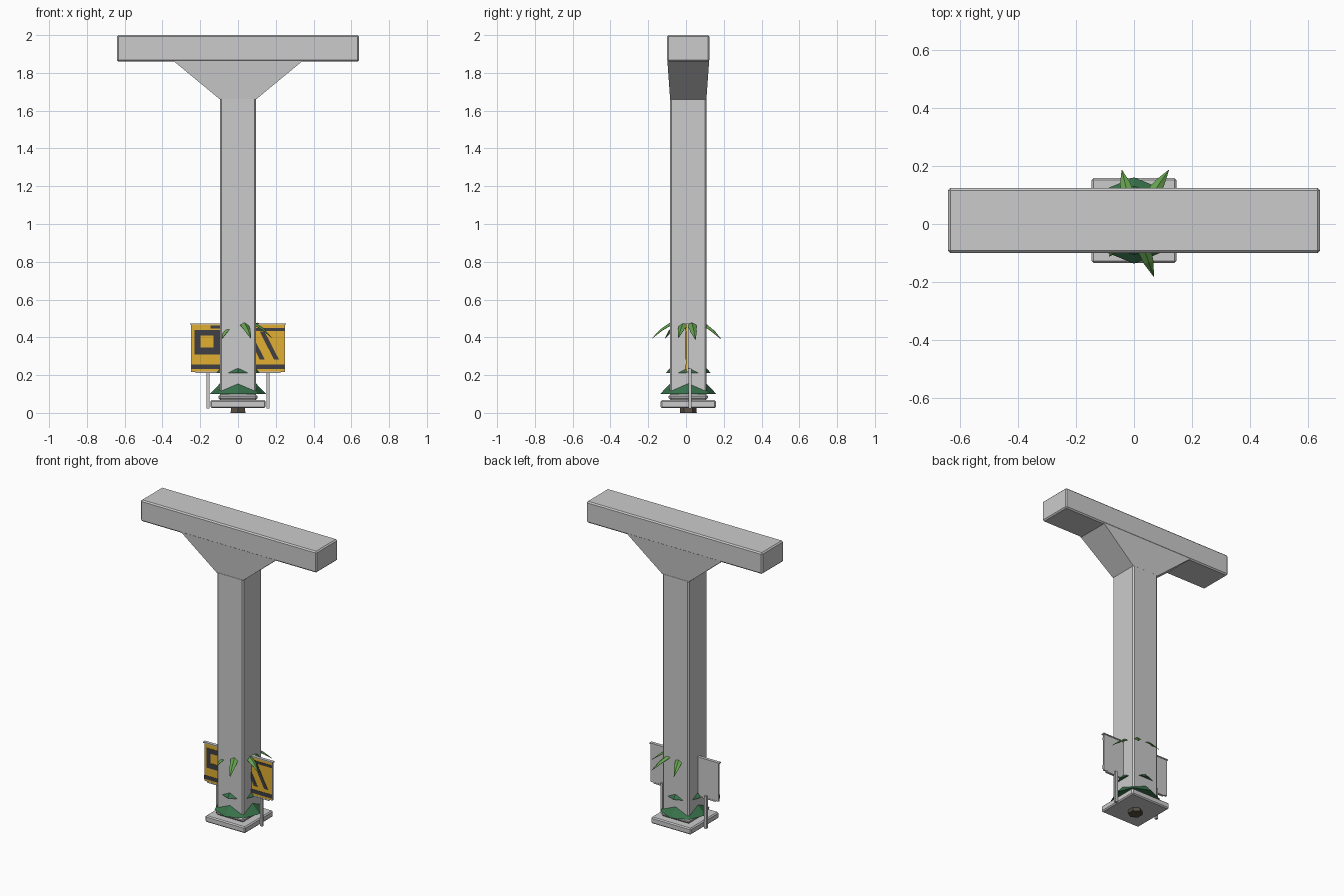
import bpy, bmesh, math
from mathutils import Vector

if "Cube" in bpy.data.objects:
    bpy.data.objects.remove(bpy.data.objects["Cube"])

CY = 0.012  # depth centre of the pillar


def material(name, rgb):
    m = bpy.data.materials.new(name)
    m.diffuse_color = (*rgb, 1)
    m.use_nodes = True
    m.node_tree.nodes["Principled BSDF"].inputs["Base Color"].default_value = m.diffuse_color
    return m


YELLOW = material("sign_yellow", (0.75, 0.43, 0.03))
DARK = material("marking_dark", (0.05, 0.05, 0.06))
FIR = material("fir_green", (0.04, 0.17, 0.07))
LEAF = material("leaf_green", (0.13, 0.36, 0.08))
BARK = material("bark", (0.10, 0.08, 0.06))


def finish(name, bm, mat=None, bevel=0):
    bmesh.ops.recalc_face_normals(bm, faces=bm.faces[:])
    me = bpy.data.meshes.new(name)
    bm.to_mesh(me)
    bm.free()
    ob = bpy.data.objects.new(name, me)
    bpy.context.collection.objects.link(ob)
    if mat:
        me.materials.append(mat)
    if bevel:
        mod = ob.modifiers.new("bevel", 'BEVEL')
        mod.width, mod.segments = bevel, 1
    return ob


def box(name, x, y, z, mat=None, bevel=0, top=None):
    """Box from ranges; top = optional (x range, y range) of the upper face."""
    bm = bmesh.new()
    tx, ty = top or (x, y)
    rings = []
    for (xs, ys, h) in ((x, y, z[0]), (tx, ty, z[1])):
        rings.append([bm.verts.new((xs[i], ys[j], h)) for i, j in ((0, 0), (1, 0), (1, 1), (0, 1))])
    bm.faces.new(rings[0][::-1])
    bm.faces.new(rings[1])
    for i in range(4):
        k = (i + 1) % 4
        bm.faces.new((rings[0][i], rings[0][k], rings[1][k], rings[1][i]))
    return finish(name, bm, mat, bevel)


def cone(name, r1, r2, z0, z1, sides, mat):
    bm = bmesh.new()
    bmesh.ops.create_cone(bm, cap_ends=True, segments=sides, radius1=r1, radius2=r2, depth=z1 - z0)
    bmesh.ops.translate(bm, verts=bm.verts[:], vec=(0, CY, (z0 + z1) / 2))
    return finish(name, bm, mat)


def around(r):
    return (CY - r, CY + r)


# Pillar: footing, collar, shaft, flared haunch and cross beam
box("footing", (-.146, .146), around(.147), (.025, .067), bevel=.007)
box("collar", (-.104, .104), around(.104), (.067, .1), bevel=.012)
box("shaft", (-.096, .096), around(.097), (.07, 1.67), bevel=.008)
box("haunch", (-.096, .096), around(.096), (1.66, 1.87), top=((-.35, .35), around(.111)))
box("cross_beam", (-.641, .641), around(.112), (1.86, 2.0), bevel=.008)

# Sign: grey board, yellow face, trims and posts
box("sign_board", (-.248, .248), (.004, .014), (.217, .47))
box("sign_face", (-.246, .246), (.001, .0045), (.219, .467), YELLOW)
box("sign_top_trim", (-.253, .253), (-.003, .018), (.467, .474))
box("sign_bottom_trim", (-.225, .225), (0, .016), (.211, .219))
for s, side in ((-1, "left"), (1, "right")):
    box("sign_post_" + side, (s * .16 - .008, s * .16 + .008), (.012, .028), (.022, .235))


def marking(name, pts):
    """Flat dark shape just in front of the sign face."""
    bm = bmesh.new()
    bm.faces.new([bm.verts.new((x, -.0005, z)) for x, z in pts])
    ob = finish(name, bm, DARK)
    mod = ob.modifiers.new("solid", 'SOLIDIFY')
    mod.thickness, mod.offset = .002, 0


def bar(name, x0, x1, z0, z1):
    marking(name, [(x0, z0), (x1, z0), (x1, z1), (x0, z1)])


# Sign markings: stripes, square frame and slanted hazard bars
bar("stripe_bottom", -.247, .247, .232, .257)
bar("stripe_top_left", -.145, -.07, .447, .462)
bar("stripe_top_right", .07, .247, .433, .45)
bar("frame_left", -.23, -.199, .31, .44)
bar("frame_right", -.131, -.09, .31, .44)
bar("frame_low", -.199, -.131, .31, .345)
bar("frame_high", -.199, -.131, .409, .44)
for i, (x, z) in enumerate(((.04, .43), (.115, .43))):
    marking(f"slant_{i}", [(x, z), (x + .026, z), (x + .102, .282), (x + .076, .282)])

# Small fir at the foot of the pillar
cone("fir_trunk", .045, .035, 0, .12, 6, BARK)
cone("fir_tier_low", .149, .0, .1, .255, 8, FIR)
cone("fir_tier_high", .12, .0, .21, .35, 8, FIR)


def leaf(name, tx, ty, tz):
    """Arching folded blade from the plant centre to its tip."""
    base = Vector((0, CY, 0))
    tip = Vector((tx, ty, 0)) - base
    side = Vector((-tip.y, tip.x, 0)).normalized()
    bm = bmesh.new()
    rows = []
    for t, z, w in ((0, .40, .006), (.25, .46, .016), (.5, .478, .024), (.75, tz + .05, .017), (1, tz, .001)):
        c = base + tip * t
        rows.append([bm.verts.new(c + side * w * s + Vector((0, 0, z - abs(s) * w * .5))) for s in (-1, 0, 1)])
    for a, b in zip(rows, rows[1:]):
        for i in (0, 1):
            bm.faces.new((a[i], a[i + 1], b[i + 1], b[i]))
    ob = finish(name, bm, LEAF)
    ob.modifiers.new("solid", 'SOLIDIFY').thickness = .002


# Leaves drooping out of the pillar
for i, (x, y, z) in enumerate(((-.042, .186, .392), (.12, .186, .392), (.068, -.181, .395),
                               (-.085, -.112, .395), (.212, .05, .388), (.18, -.04, .398))):
    leaf(f"leaf_{i}", x, y, z)
